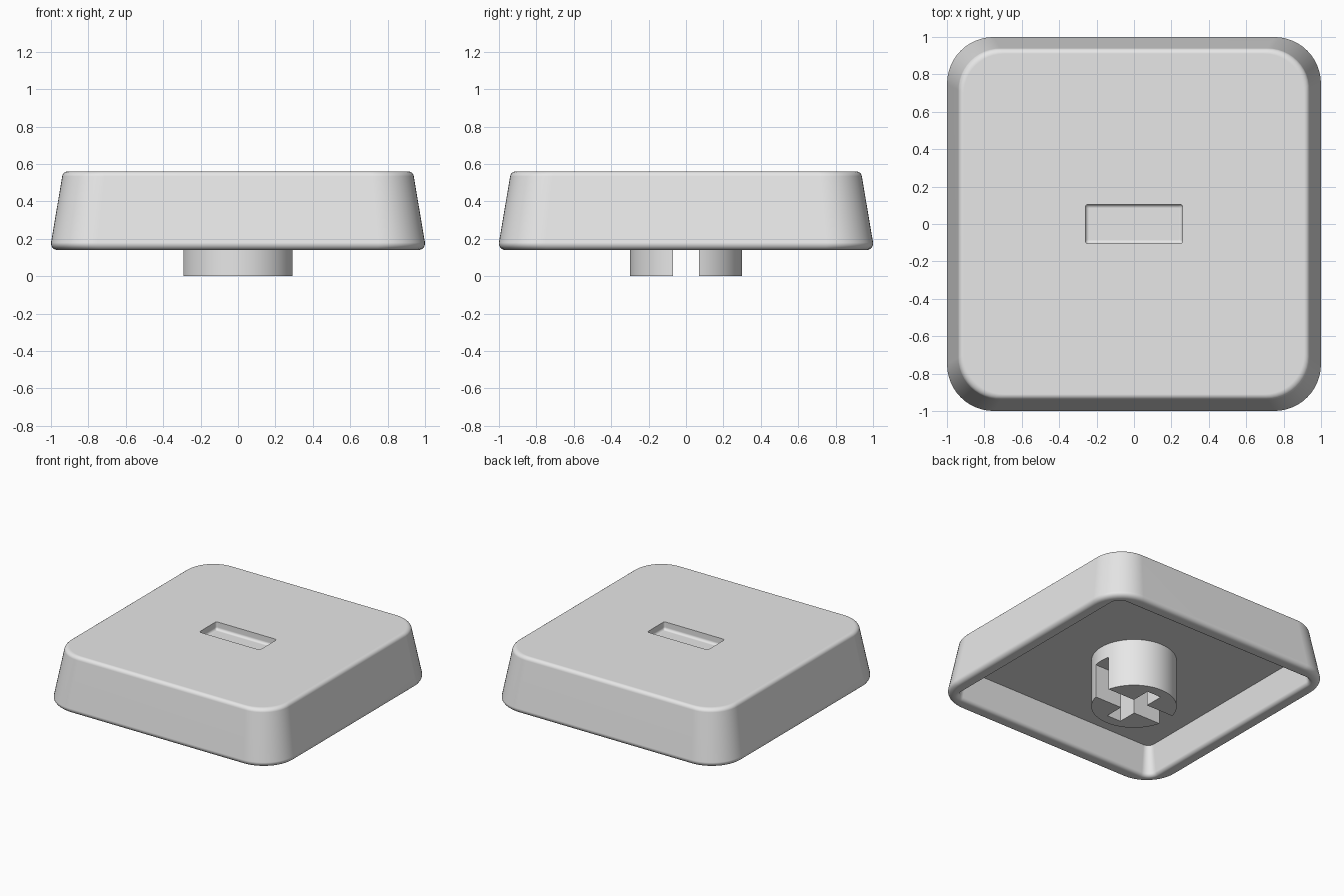
import bpy
import bmesh
from math import cos, sin, pi, radians

cube = bpy.data.objects.get("Cube")
if cube:
    bpy.data.objects.remove(cube, do_unlink=True)

CORNER_STEPS = 12
FILLET_STEPS = 6

plastic = bpy.data.materials.new("light grey plastic")
plastic.use_nodes = True
GREY = (0.8, 0.8, 0.8, 1)
plastic.diffuse_color = GREY
plastic.node_tree.nodes["Principled BSDF"].inputs["Base Color"].default_value = GREY


def add_object(name, bm):
    bmesh.ops.recalc_face_normals(bm, faces=bm.faces)
    mesh = bpy.data.meshes.new(name)
    bm.to_mesh(mesh)
    bm.free()
    mesh.materials.append(plastic)
    obj = bpy.data.objects.new(name, mesh)
    bpy.context.collection.objects.link(obj)
    return obj


def activate(obj):
    bpy.ops.object.select_all(action='DESELECT')
    obj.select_set(True)
    bpy.context.view_layer.objects.active = obj


def smooth(obj):
    activate(obj)
    bpy.ops.object.shade_smooth_by_angle(angle=radians(35))
    weighted = obj.modifiers.new("flat_face_normals", 'WEIGHTED_NORMAL')
    weighted.keep_sharp = True


def ring(bm, hx, hy, radius, z):
    """Rounded rectangle of vertices, the same count for every size."""
    verts = []
    for quarter, (sx, sy) in enumerate(((1, 1), (-1, 1), (-1, -1), (1, -1))):
        for i in range(CORNER_STEPS + 1):
            a = (quarter + i / CORNER_STEPS) * pi / 2
            verts.append(bm.verts.new((sx * (hx - radius) + radius * cos(a),
                                       sy * (hy - radius) + radius * sin(a), z)))
    return verts


def fillet(half, z, size, start, end):
    """Profile points on an arc, angles in degrees, as (half width, height)."""
    points = []
    for i in range(FILLET_STEPS + 1):
        a = radians(start + (end - start) * i / FILLET_STEPS)
        points.append((half + size * cos(a), z + size * sin(a)))
    return points


# Cap: one continuous loft from the hollow's ceiling, round the rim, up to the recess
def build_cap():
    bm = bmesh.new()
    rings = [ring(bm, 0.86, 0.86, 0.05, 0.37)]
    for half, z in fillet(0.92, 0.17, 0.03, 188, 270):
        rings.append(ring(bm, half, half, half - 0.82, z))
    outer = fillet(0.965, 0.175, 0.035, -90, 8) + fillet(0.91, 0.53, 0.03, 8, 90)
    for half, z in outer:
        rings.append(ring(bm, half, half, 0.25 - (1 - half) * 0.4, z))

    # Small rounded slot sunk into the top
    rings.append(ring(bm, 0.26, 0.105, 0.015, 0.56))
    for inset, z in fillet(0.02, 0.52, 0.02, 180, 270):
        rings.append(ring(bm, 0.26 - inset, 0.105 - inset, 0.015 - inset * 0.5, z))

    count = len(rings[0])
    for lower, upper in zip(rings, rings[1:]):
        for i in range(count):
            j = (i + 1) % count
            bm.faces.new((lower[i], lower[j], upper[j], upper[i]))
    bm.faces.new(rings[0])
    bm.faces.new(rings[-1])
    smooth(add_object("key_cap", bm))


# Stem: round post with a cross socket, its long arm open at both sides
def build_stem():
    bm = bmesh.new()
    bmesh.ops.create_cone(bm, cap_ends=True, segments=64, radius1=0.3,
                          radius2=0.3, depth=0.39)
    bmesh.ops.translate(bm, verts=bm.verts, vec=(0, 0, 0.195))
    stem = add_object("stem", bm)
    for name, width, length in (("long_slot", 0.8, 0.14), ("short_slot", 0.12, 0.44)):
        bm = bmesh.new()
        bmesh.ops.create_cube(bm, size=1)
        bmesh.ops.scale(bm, verts=bm.verts, vec=(width, length, 0.4))
        bmesh.ops.translate(bm, verts=bm.verts, vec=(0, 0, 0.06))
        cutter = add_object(name, bm)
        cutter.hide_render = True
        cut = stem.modifiers.new(name, 'BOOLEAN')
        cut.operation = 'DIFFERENCE'
        cut.solver = 'EXACT'
        cut.object = cutter
        activate(stem)
        bpy.ops.object.modifier_apply(modifier=name)
        bpy.data.objects.remove(cutter, do_unlink=True)
    smooth(stem)


build_cap()
build_stem()
